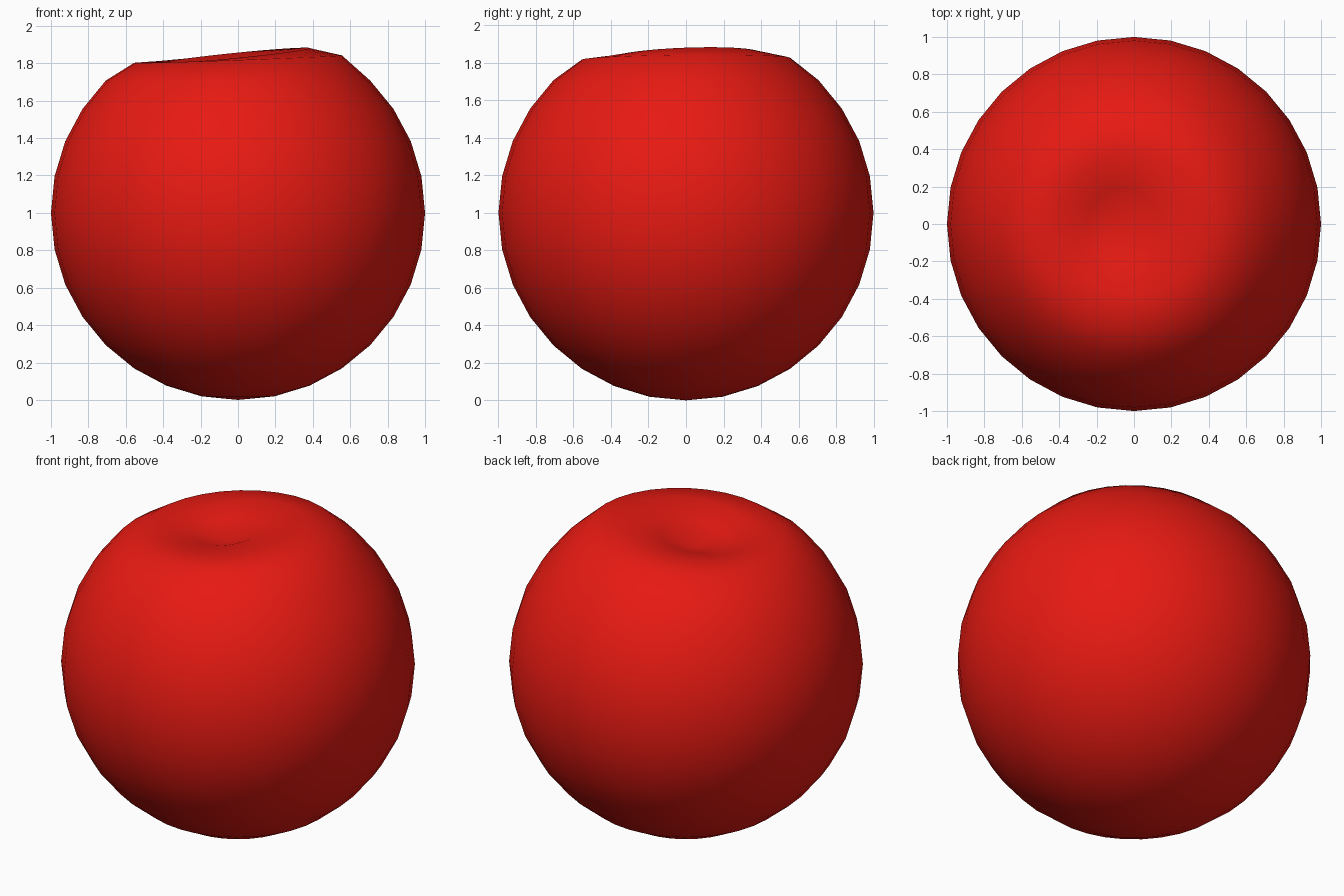
import bpy
from math import atan2, cos, sin, hypot

if "Cube" in bpy.data.objects:
    bpy.data.objects.remove(bpy.data.objects["Cube"])

# Round fruit body: low-poly sphere standing on the ground
bpy.ops.mesh.primitive_uv_sphere_add(segments=32, ring_count=16, radius=1, location=(0, 0, 0))
fruit = bpy.context.object
fruit.name = "apple_body"

# Lopsided stem hollow: per-ring height (radius, mean z, tilt to +x, tilt to +y)
hollow = [(0.556, 1.822, 0.02, 0.005),
          (0.383, 1.843, 0.038, 0.014),
          (0.195, 1.80, 0.03, 0.01),
          (0.0, 1.74, 0.0, 0.0)]
for v in fruit.data.vertices:
    r, a = hypot(v.co.x, v.co.y), atan2(v.co.y, v.co.x)
    upper = v.co.z > 0.8
    v.co.z += 1
    if upper:
        ring, z, tx, ty = min(hollow, key=lambda h: abs(h[0] - r))
        v.co.z = z + tx * cos(a) + ty * sin(a)
        # hollow leans slightly to the left
        if ring < 0.3:
            v.co.x -= 0.06

# Smooth red skin
skin = bpy.data.materials.new("red_skin")
skin.diffuse_color = (0.8, 0.01, 0.006, 1)
skin.use_nodes = True
skin.node_tree.nodes["Principled BSDF"].inputs["Base Color"].default_value = skin.diffuse_color
fruit.data.materials.append(skin)
bpy.ops.object.shade_smooth()
